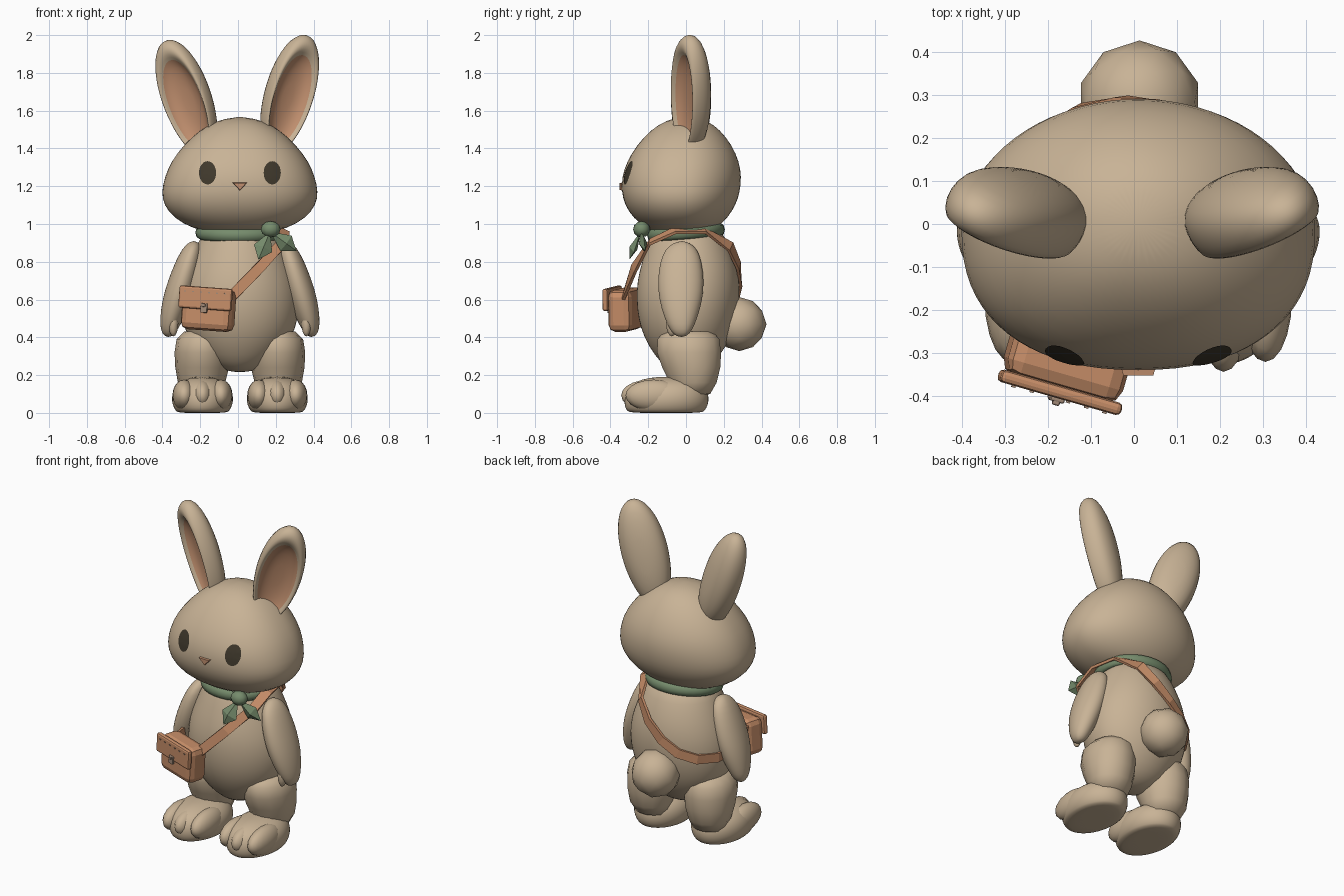
import bpy, bmesh, math
from mathutils import Matrix, Vector
from mathutils.bvhtree import BVHTree

cube = bpy.data.objects.get("Cube")
if cube:
    bpy.data.objects.remove(cube)

AXIS_X = 0.01  # body axis


def material(name, r, g, b):
    m = bpy.data.materials.new(name)
    m.use_nodes = True
    m.diffuse_color = (r, g, b, 1)
    m.node_tree.nodes["Principled BSDF"].inputs["Base Color"].default_value = (r, g, b, 1)
    return m


FUR = material("tan_fur", 0.58, 0.45, 0.305)
INNER = material("inner_ear_pink", 0.54, 0.28, 0.16)
LEATHER = material("brown_leather", 0.57, 0.27, 0.14)
GREEN = material("scarf_green", 0.18, 0.26, 0.15)
DARK = material("eye_dark", 0.05, 0.04, 0.025)
METAL = material("dull_metal", 0.37, 0.26, 0.19)


def finish(name, bm, mats, smooth=True, subsurf=0):
    bmesh.ops.recalc_face_normals(bm, faces=bm.faces)
    for f in bm.faces:
        f.smooth = smooth
    mesh = bpy.data.meshes.new(name)
    bm.to_mesh(mesh)
    bm.free()
    for m in mats if isinstance(mats, list) else [mats]:
        mesh.materials.append(m)
    obj = bpy.data.objects.new(name, mesh)
    obj.location.x = AXIS_X
    bpy.context.collection.objects.link(obj)
    if subsurf:
        mod = obj.modifiers.new("Smooth", "SUBSURF")
        mod.levels = mod.render_levels = subsurf
    return obj


def skin(bm, rings, start, end):
    """Bridge rings of points and close both ends with fans."""
    loops = [[bm.verts.new(p) for p in ring] for ring in rings]
    n = len(loops[0])
    a, b = bm.verts.new(start), bm.verts.new(end)
    for i in range(n):
        j = (i + 1) % n
        bm.faces.new((a, loops[0][j], loops[0][i]))
        for lo, hi in zip(loops, loops[1:]):
            bm.faces.new((lo[i], lo[j], hi[j], hi[i]))
        bm.faces.new((b, loops[-1][i], loops[-1][j]))


def loft(name, rings, low, high, side=1, n=28, power=2.0, subsurf=1):
    """Stack of horizontal sections: (z, centre x, half width, front y, back y)."""
    loops = []
    for z, cx, rx, front, back in rings:
        mid = (front + back) / 2 + 0.01
        loop = []
        for k in range(n):
            t = 2 * math.pi * k / n
            c, s = math.cos(t), math.sin(t)
            e = 2 / power if s < 0 else 1
            x = cx + rx * math.copysign(abs(c) ** e, c)
            depth = (mid - front) if s < 0 else (back - mid)
            y = mid + depth * math.copysign(abs(s) ** e, s)
            loop.append((side * x, y, z))
        loops.append(loop)
    ends = [(side * r[1], (r[3] + r[4]) / 2, z) for r, z in ((rings[0], low), (rings[-1], high))]
    bm = bmesh.new()
    skin(bm, loops, *ends)
    return finish(name, bm, FUR, subsurf=subsurf)


def ball(name, loc, scale, mat, segments=20):
    bm = bmesh.new()
    bmesh.ops.create_uvsphere(bm, u_segments=segments, v_segments=segments // 2, radius=1,
                              matrix=Matrix.Translation(loc) @ Matrix.Diagonal((*scale, 1)))
    return finish(name, bm, mat)


def box(name, frame, loc, size, mat, bevel=0.0):
    bm = bmesh.new()
    bmesh.ops.create_cube(bm, size=1, matrix=Matrix.Translation(loc) @ Matrix.Diagonal((*size, 1)))
    if bevel:
        bmesh.ops.bevel(bm, geom=bm.edges[:], offset=bevel, segments=2, profile=0.5, affect='EDGES')
    bm.transform(frame)
    return finish(name, bm, mat, smooth=False)


# Head and torso
head = loft("head", [
    (0.95, 0, 0.13, -0.14, 0.10), (0.975, 0, 0.25, -0.205, 0.16), (1.03, 0, 0.35, -0.28, 0.22),
    (1.10, 0, 0.405, -0.325, 0.265), (1.17, 0, 0.417, -0.343, 0.287), (1.25, 0, 0.399, -0.34, 0.295),
    (1.33, 0, 0.366, -0.315, 0.283), (1.42, 0, 0.298, -0.26, 0.243), (1.50, 0, 0.21, -0.185, 0.18),
    (1.55, 0, 0.115, -0.105, 0.11)], 0.945, 1.57, n=36, power=2.3)
loft("torso", [
    (0.22, 0, 0.06, -0.06, 0.06), (0.245, 0, 0.13, -0.11, 0.12), (0.30, 0, 0.20, -0.165, 0.18),
    (0.40, 0, 0.28, -0.225, 0.24), (0.50, 0, 0.31, -0.255, 0.27), (0.60, 0, 0.32, -0.265, 0.285),
    (0.70, 0, 0.305, -0.26, 0.285), (0.80, 0, 0.27, -0.235, 0.265), (0.90, 0, 0.225, -0.20, 0.225),
    (0.98, 0, 0.18, -0.17, 0.18)], 0.215, 1.0)

# Tail
bm = bmesh.new()
bmesh.ops.create_icosphere(bm, subdivisions=2, radius=0.143, matrix=Matrix.Translation((0.003, 0.283, 0.47)))
finish("tail", bm, FUR)

# Ears: closed dish profile of (outline scale, depth, drop), pink inside the rim
EAR = [(0.35, 0.005, 0.02), (0.62, -0.01, 0.025), (0.76, -0.033, 0.03), (0.83, -0.052, 0.025),
       (0.92, -0.053, 0.01), (1.0, -0.015, 0), (0.98, 0.03, 0), (0.83, 0.065, 0), (0.48, 0.092, 0)]
PINK_BANDS = 3


def ear(name, side, tilt, cx, cz):
    rings = []
    for scale, depth, drop in EAR:
        ring = []
        for k in range(32):
            t = 2 * math.pi * k / 32
            width = 0.136 * (1 + 0.06 * math.sin(t))
            ring.append((scale * width * math.cos(t), depth, scale * 0.332 * math.sin(t) - drop))
        rings.append(ring)
    bm = bmesh.new()
    skin(bm, rings, (0, 0.007, -0.02), (0, 0.1, 0))
    for i, f in enumerate(bm.faces):
        f.material_index = 1 if i % (len(EAR) + 1) < PINK_BANDS else 0
    bm.transform(Matrix.Translation((cx, 0.022, cz)) @ Matrix.Rotation(math.radians(tilt), 4, 'Y')
                 @ Matrix.Rotation(math.radians(29), 4, 'Z'))
    bm.transform(Matrix.Diagonal((side, 1, 1, 1)))
    finish(name, bm, [FUR, INNER], subsurf=1)


ear("left_ear", 1, 17, 0.26, 1.688)
ear("right_ear", -1, 20, 0.28, 1.666)

# Limbs and eyes, one per side
surface = BVHTree.FromObject(head, bpy.context.evaluated_depsgraph_get())
for side, label in ((1, "left"), (-1, "right")):
    loft(label + "_arm", [
        (0.41, 0.378, 0.026, -0.06, 0.01), (0.44, 0.375, 0.046, -0.085, 0.035),
        (0.50, 0.36, 0.064, -0.115, 0.06), (0.60, 0.332, 0.08, -0.145, 0.09),
        (0.70, 0.302, 0.08, -0.152, 0.097), (0.80, 0.273, 0.07, -0.14, 0.085),
        (0.87, 0.253, 0.052, -0.11, 0.06), (0.90, 0.245, 0.03, -0.065, 0.02)], 0.40, 0.912, side, n=20)
    ball(label + "_thumb", (side * 0.352, -0.075, 0.475), (0.026, 0.03, 0.07), FUR, 16)
    loft(label + "_leg", [
        (0.10, 0.198, 0.10, -0.07, 0.13), (0.16, 0.203, 0.125, -0.09, 0.165),
        (0.24, 0.2, 0.142, -0.13, 0.185), (0.32, 0.198, 0.148, -0.158, 0.19),
        (0.39, 0.195, 0.14, -0.155, 0.18), (0.43, 0.185, 0.11, -0.12, 0.145)],
        0.08, 0.45, side, n=14, subsurf=0)
    loft(label + "_foot", [
        (0.0, 0.198, 0.132, -0.30, 0.09), (0.012, 0.198, 0.143, -0.315, 0.10),
        (0.04, 0.198, 0.16, -0.328, 0.118), (0.085, 0.198, 0.165, -0.328, 0.123),
        (0.13, 0.198, 0.152, -0.31, 0.11), (0.165, 0.198, 0.118, -0.27, 0.08),
        (0.187, 0.198, 0.065, -0.20, 0.03)], 0.0, 0.193, side)
    for toe, (dx, y, rx) in enumerate(((-0.097, -0.17, 0.062), (0, -0.193, 0.06), (0.097, -0.17, 0.062))):
        ball(f"{label}_toe_{toe + 1}", (side * (0.198 + dx), y, 0.093), (rx, 0.15, 0.083), FUR, 20)
    # Eye plate laid on the head surface
    bm = bmesh.new()
    bmesh.ops.create_circle(bm, segments=24, radius=1, cap_ends=True)
    bmesh.ops.poke(bm, faces=bm.faces[:])
    bmesh.ops.subdivide_edges(bm, edges=bm.edges[:], cuts=2, use_grid_fill=True)
    for v in bm.verts:
        hit, normal, _, _ = surface.ray_cast(
            Vector((side * 0.17 + 0.045 * v.co.x, -1, 1.27 + 0.061 * v.co.y)), Vector((0, 1, 0)))
        v.co = hit + normal * 0.004
    finish(label + "_eye", bm, DARK)

# Nose
bm = bmesh.new()
bmesh.ops.create_cone(bm, cap_ends=True, segments=3, radius1=0.05, radius2=0.04, depth=0.03)
bm.transform(Matrix.Translation((0, -0.337, 1.205)) @ Matrix.Diagonal((1, 1, 0.62, 1))
             @ Matrix.Rotation(math.pi / 2, 4, 'X') @ Matrix.Rotation(math.pi, 4, 'Z'))
finish("nose", bm, INNER, smooth=False)

# Scarf band, knot and two pointed ends
bm = bmesh.new()
loops = []
for i in range(32):
    t = math.pi * i / 16
    ring = []
    for k in range(8):
        a = math.pi * k / 4
        ring.append(bm.verts.new(((0.212 + 0.024 * math.cos(a)) * math.cos(t),
                                  (0.182 + 0.024 * math.cos(a)) * math.sin(t),
                                  0.955 + 0.035 * math.sin(a) + 0.015 * math.sin(t))))
    loops.append(ring)
for i in range(32):
    a, b = loops[i], loops[(i + 1) % 32]
    for k in range(8):
        bm.faces.new((a[k], b[k], b[(k + 1) % 8], a[(k + 1) % 8]))
finish("scarf_band", bm, GREEN)
ball("scarf_knot", (0.163, -0.235, 0.972), (0.052, 0.045, 0.043), GREEN, 12)


def scarf_end(name, tip, width):
    root, tip = Vector((0.16, -0.24, 0.96)), Vector(tip)
    along = (tip - root).normalized()
    across = along.cross(Vector((0, -1, 0))).normalized()
    out = across.cross(along)
    mid = root.lerp(tip, 0.6)
    bm = bmesh.new()
    skin(bm, [[mid + across * width, mid + out * 0.025, mid - across * width, mid - out * 0.02]], root, tip)
    finish(name, bm, GREEN, smooth=False)


scarf_end("scarf_end_inner", (0.098, -0.30, 0.812), 0.052)
scarf_end("scarf_end_outer", (0.30, -0.215, 0.857), 0.05)

# Shoulder strap: flat band around the body
path = [Vector(p) for p in (
    (-0.06, -0.335, 0.60), (0.10, -0.275, 0.765), (0.23, -0.19, 0.905), (0.235, -0.06, 0.965),
    (0.205, 0.10, 0.965), (0.14, 0.235, 0.88), (0.06, 0.278, 0.78), (-0.04, 0.288, 0.69),
    (-0.14, 0.268, 0.625), (-0.235, 0.21, 0.59), (-0.305, 0.10, 0.58), (-0.315, -0.08, 0.59),
    (-0.25, -0.29, 0.62))]
bm = bmesh.new()
rings = []
for i, p in enumerate(path):
    along = (path[min(i + 1, len(path) - 1)] - path[max(i - 1, 0)]).normalized()
    out = Vector((p.x, p.y, 0.5 if p.z > 0.9 else 0)).normalized()
    across = along.cross(out).normalized() * 0.028
    out = across.cross(along).normalized() * 0.008
    rings.append([p + across + out, p - across + out, p - across - out, p + across - out])
skin(bm, rings, path[0], path[-1])
finish("bag_strap", bm, LEATHER, smooth=False)

# Satchel
frame = (Matrix.Translation((-0.167, -0.325, 0.55)) @ Matrix.Rotation(math.radians(-16), 4, 'Z')
         @ Matrix.Rotation(math.radians(4), 4, 'Y'))
box("bag_body", frame, (0, 0.005, -0.003), (0.278, 0.13, 0.222), LEATHER, 0.036)
box("bag_flap", frame, (0, -0.067, 0.057), (0.292, 0.03, 0.118), LEATHER, 0.011)
box("buckle_plate", frame, (0, -0.084, 0.005), (0.036, 0.014, 0.05), METAL, 0.004)
box("buckle_pin", frame, (0, -0.092, 0.02), (0.018, 0.014, 0.018), METAL, 0.004)
for i in range(6):
    box(f"flap_stud_{i + 1}", frame, (-0.11 + 0.044 * i, -0.082, 0.088), (0.01, 0.008, 0.006), METAL)
